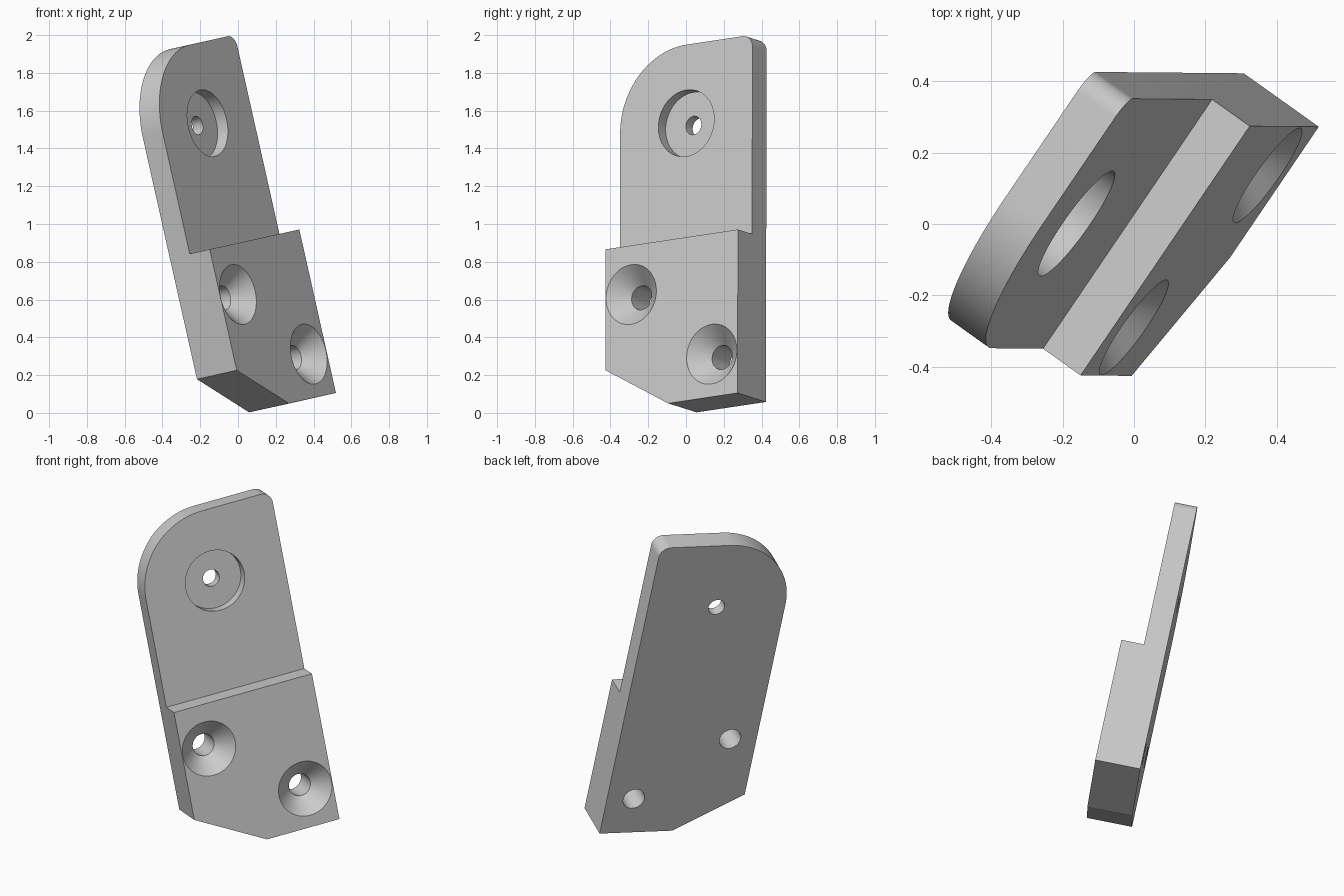
import bpy, bmesh, math
from mathutils import Matrix, Vector

cube = bpy.data.objects.get("Cube")
if cube:
    bpy.data.objects.remove(cube, do_unlink=True)

# Local frame: x across the plate, y along it, z out of its front face
WIDTH, THICK, STEP = 0.852, 0.263, 0.1315
TOP, BOTTOM = 1.081, -0.887
ROUND = WIDTH / 2
CORNER = 0.065

grey = bpy.data.materials.new("plain grey")
grey.use_nodes = True
colour = (0.6, 0.6, 0.6, 1)
grey.diffuse_color = colour
grey.node_tree.nodes["Principled BSDF"].inputs["Base Color"].default_value = colour


def finish(name, bm):
    bmesh.ops.recalc_face_normals(bm, faces=bm.faces)
    mesh = bpy.data.meshes.new(name)
    bm.to_mesh(mesh)
    bm.free()
    mesh.materials.append(grey)
    obj = bpy.data.objects.new(name, mesh)
    bpy.context.collection.objects.link(obj)
    return obj


def prism(name, outline, z0, z1):
    bm = bmesh.new()
    face = bm.faces.new([bm.verts.new((x, y, z0)) for x, y in outline])
    side = bmesh.ops.extrude_face_region(bm, geom=[face])["geom"]
    verts = [v for v in side if isinstance(v, bmesh.types.BMVert)]
    bmesh.ops.translate(bm, verts=verts, vec=(0, 0, z1 - z0))
    return finish(name, bm)


def arc(cx, cy, r, start, end, steps):
    angles = [math.radians(start + (end - start) * i / steps) for i in range(steps + 1)]
    return [(cx + r * math.cos(a), cy + r * math.sin(a)) for a in angles]


def cone(name, x, y, z0, z1, r0, r1):
    bm = bmesh.new()
    bmesh.ops.create_cone(bm, cap_ends=True, segments=64, radius1=r0, radius2=r1,
                          depth=z1 - z0, matrix=Matrix.Translation((x, y, (z0 + z1) / 2)))
    return finish(name, bm)


# Plate outline: chamfered foot, small rounded corner, large rounded shoulder
outline = [(0, -0.656), (0.405, BOTTOM), (WIDTH, BOTTOM)]
outline += arc(WIDTH - CORNER, TOP - CORNER, CORNER, 0, 90, 12)
outline += arc(ROUND, TOP - ROUND, ROUND, 90, 180, 32)
bracket = prism("bracket_plate", outline, -THICK, 0)

# Step that thins the upper part
cutters = [prism("step_cutter", [(-1, 0), (2, 0), (2, 2), (-1, 2)], -STEP, 1)]

# Counterbored upper hole
hx, hy = ROUND, TOP - ROUND
cutters.append(cone("counterbore_cutter", hx, hy, -STEP - 0.068, 0.1, 0.18, 0.18))
cutters.append(cone("upper_hole_cutter", hx, hy, -0.5, 0.1, 0.05, 0.05))

# Countersunk lower holes
RIM, SHAFT, LIFT = 0.162, 0.065, 0.002
for x, y in ((0.165, -0.266), (WIDTH - 0.167, -0.655)):
    cutters.append(cone("countersink_cutter", x, y, SHAFT - RIM, LIFT, SHAFT, RIM + LIFT))
    cutters.append(cone("lower_hole_cutter", x, y, -0.5, 0.1, SHAFT, SHAFT))

bpy.ops.object.select_all(action="DESELECT")
bpy.context.view_layer.objects.active = bracket
bracket.select_set(True)
for cutter in cutters:
    cutter.hide_render = True
    mod = bracket.modifiers.new("cut", "BOOLEAN")
    mod.operation = "DIFFERENCE"
    mod.solver = "EXACT"
    mod.object = cutter
    bpy.ops.object.modifier_apply(modifier=mod.name)
    bpy.data.objects.remove(cutter, do_unlink=True)

# Tilt the bracket into its standing pose
across = Vector((0.5573, 0.8214, 0.1232)).normalized()
normal = across.cross(Vector((-0.22, 0, 0.9755))).normalized()
along = normal.cross(across)
pose = Matrix((across, along, normal)).transposed().to_4x4()
pose.translation = (-0.15, -0.425, 0.866)
bracket.data.transform(pose)
bracket.data.update()
bpy.ops.object.shade_smooth_by_angle(angle=math.radians(25))
